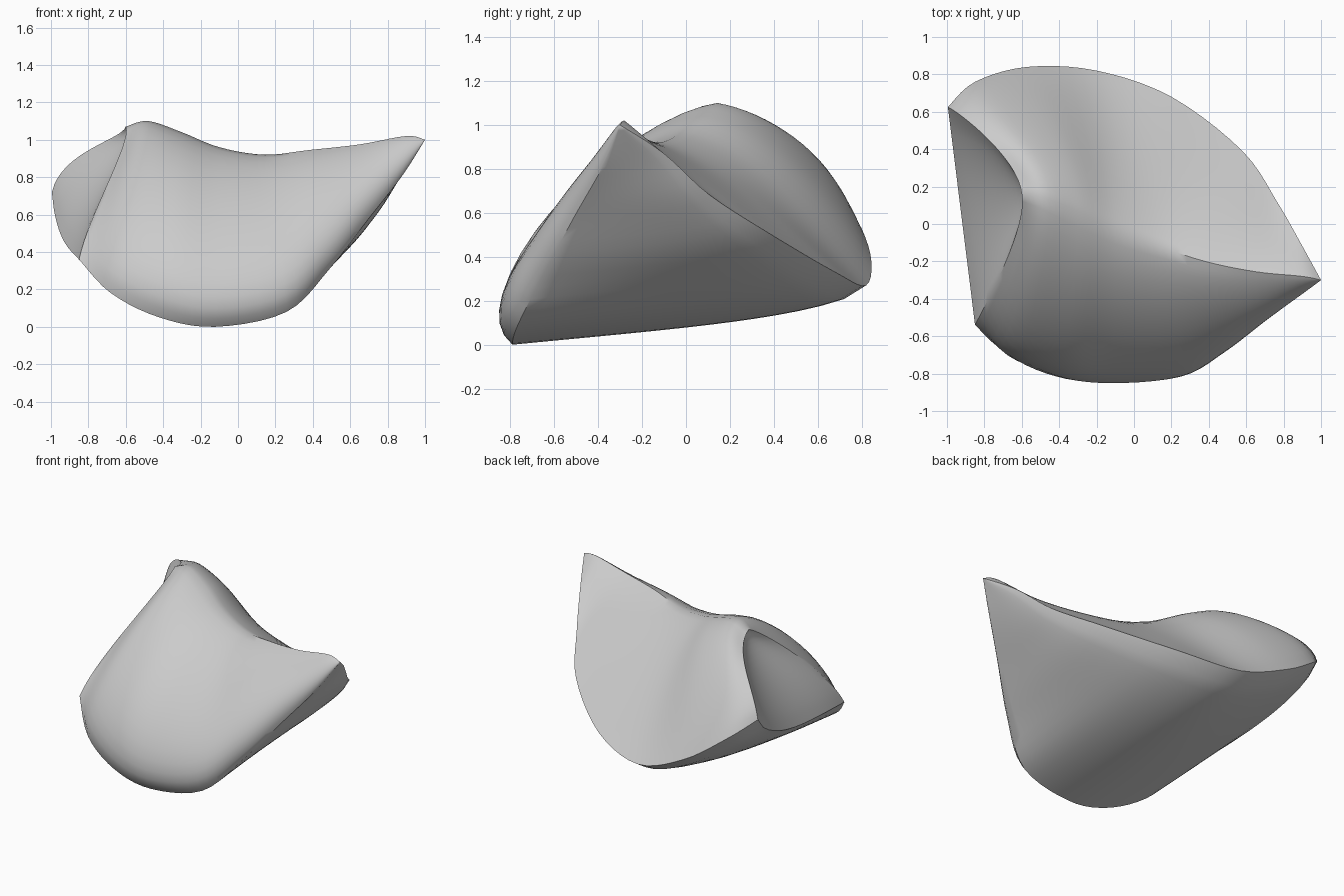
import bpy, bmesh, math
from mathutils import Vector

cube = bpy.data.objects.get("Cube")
if cube:
    bpy.data.objects.remove(cube, do_unlink=True)

# Three guide edges running from the sharp tip to the left end
FRONT_EDGE = [(1, -.3, 1), (.88, -.38, .81), (.7, -.51, .58), (.49, -.655, .31), (.26, -.77, .08),
              (-.12, -.79, 0), (-.42, -.77, .05), (-.68, -.69, .18), (-.85, -.54, .36)]
RIDGE = [(1, -.3, 1), (.9, -.28, 1.02), (.65, -.255, .975), (.38, -.2, .945), (.14, -.12, .92),
         (-.1, -.03, .96), (-.3, .07, 1.04), (-.48, .14, 1.1), (-.6, .16, 1.07)]
BACK_RIM = [(1, -.3, 1), (.89, -.1, .87), (.77, .11, .68), (.58, .39, .5), (.2, .68, .33),
            (-.2, .82, .27), (-.57, .84, .41), (-.85, .76, .6), (-.995, .625, .72)]
# Curve handles of the front and back sheets, as offsets from the guide edges
FRONT_LOW = [(0, 0, 0), (0, -.03, .05), (0, -.06, .15), (0, -.14, .18), (0, -.21, .2),
             (0, -.26, .2), (0, -.22, .25), (0, -.1, .28), (.05, .1, .24)]
FRONT_HIGH = [(0, 0, 0), (0, -.06, -.03), (0, -.14, -.07), (0, -.22, -.06), (0, -.31, -.05),
              (0, -.4, -.05), (0, -.45, -.05), (0, -.33, -.04), (.03, -.19, -.09)]
BACK_HIGH = [(0, 0, 0), (0, .05, -.04), (.04, .13, -.08), (.05, .2, -.1), (0, .25, -.07),
             (0, .3, -.05), (0, .28, -.02), (0, .22, -.03), (-.02, .2, -.07)]
BACK_LOW = [(0, 0, 0), (0, -.06, .05), (-.04, -.13, .1), (-.06, -.2, .17), (-.01, -.26, .24),
            (.03, -.25, .26), (.05, -.17, .28), (.04, -.1, .26), (.05, -.02, .22)]
STEPS, N = 40, 16


def along(points, u):
    """Smooth curve through the points, u from 0 to 1."""
    p = [Vector(q) for q in points]
    s = u * (len(p) - 1)
    i = min(int(s), len(p) - 2)
    t = s - i
    b, c = p[i], p[i + 1]
    a = p[i - 1] if i else b
    d = p[i + 2] if i + 2 < len(p) else c
    return b + (c - a) * (t / 2) + (2 * a - 5 * b + 4 * c - d) * (t * t / 2) \
        + (3 * b - a - 3 * c + d) * (t ** 3 / 2)


def bezier(a, b, c, d, t):
    s = 1 - t
    return a * s ** 3 + b * (3 * s * s * t) + c * (3 * s * t * t) + d * t ** 3


def section(u):
    """Front, back and underside curves of one cross-section."""
    f, p, r = (along(e, u) for e in (FRONT_EDGE, RIDGE, BACK_RIM))
    f1, f2 = f + along(FRONT_LOW, u), p + along(FRONT_HIGH, u)
    b1, b2 = p + along(BACK_HIGH, u), r + along(BACK_LOW, u)
    ts = [i / N for i in range(N + 1)]
    front = [bezier(f, f1, f2, p, t) for t in ts]
    back = [bezier(p, b1, b2, r, t) for t in ts]
    under = []
    for t in ts:
        belly = .055 * math.sin(math.pi * u) * math.sin(math.pi * t ** .5)
        corner = .11 * u ** 4 * math.sin(math.pi * t ** .6)
        under.append(r.lerp(f, t) - Vector((0, 0, belly + corner)))
    return front, back, under


bm = bmesh.new()


def skin(rows):
    """Join rows of points into a grid of faces."""
    grid = [[bm.verts.new(p) for p in row] for row in rows]
    for a, b in zip(grid, grid[1:]):
        for i in range(len(a) - 1):
            bm.faces.new((a[i], a[i + 1], b[i + 1], b[i]))


# Front, back and underside sheets
sections = [section(k / STEPS) for k in range(STEPS + 1)]
for side in range(3):
    skin([s[side] for s in sections])

# Hollowed face closing the left end, its lower row following the underside
front, back, under = sections[-1]
rows = []
for j in range(N + 1):
    a, b, v = front[j], back[N - j], j / N
    row = []
    for i in range(N + 1):
        w = i / N
        sag = under[N - i] - front[0].lerp(back[N], w)
        hollow = .07 * math.sin(math.pi * w) * math.sin(math.pi * v)
        row.append(a.lerp(b, w) + sag * (1 - v) ** 2 + Vector((hollow, 0, 0)))
    rows.append(row)
skin(rows)

bmesh.ops.remove_doubles(bm, verts=bm.verts[:], dist=.0008)
bmesh.ops.dissolve_degenerate(bm, edges=bm.edges[:], dist=.0005)
bmesh.ops.recalc_face_normals(bm, faces=bm.faces[:])
low = min(v.co.z for v in bm.verts)
bmesh.ops.translate(bm, verts=bm.verts[:], vec=(0, 0, -low))
mesh = bpy.data.meshes.new("folded_body")
bm.to_mesh(mesh)
bm.free()

body = bpy.data.objects.new("folded_body", mesh)
bpy.context.collection.objects.link(body)

# Plain grey material
grey = bpy.data.materials.new("light_grey")
grey.use_nodes = True
grey.diffuse_color = (.6, .6, .6, 1)
grey.node_tree.nodes["Principled BSDF"].inputs["Base Color"].default_value = (.6, .6, .6, 1)
mesh.materials.append(grey)

bpy.ops.object.select_all(action='DESELECT')
body.select_set(True)
bpy.context.view_layer.objects.active = body
bpy.ops.object.shade_smooth_by_angle(angle=math.radians(40))
